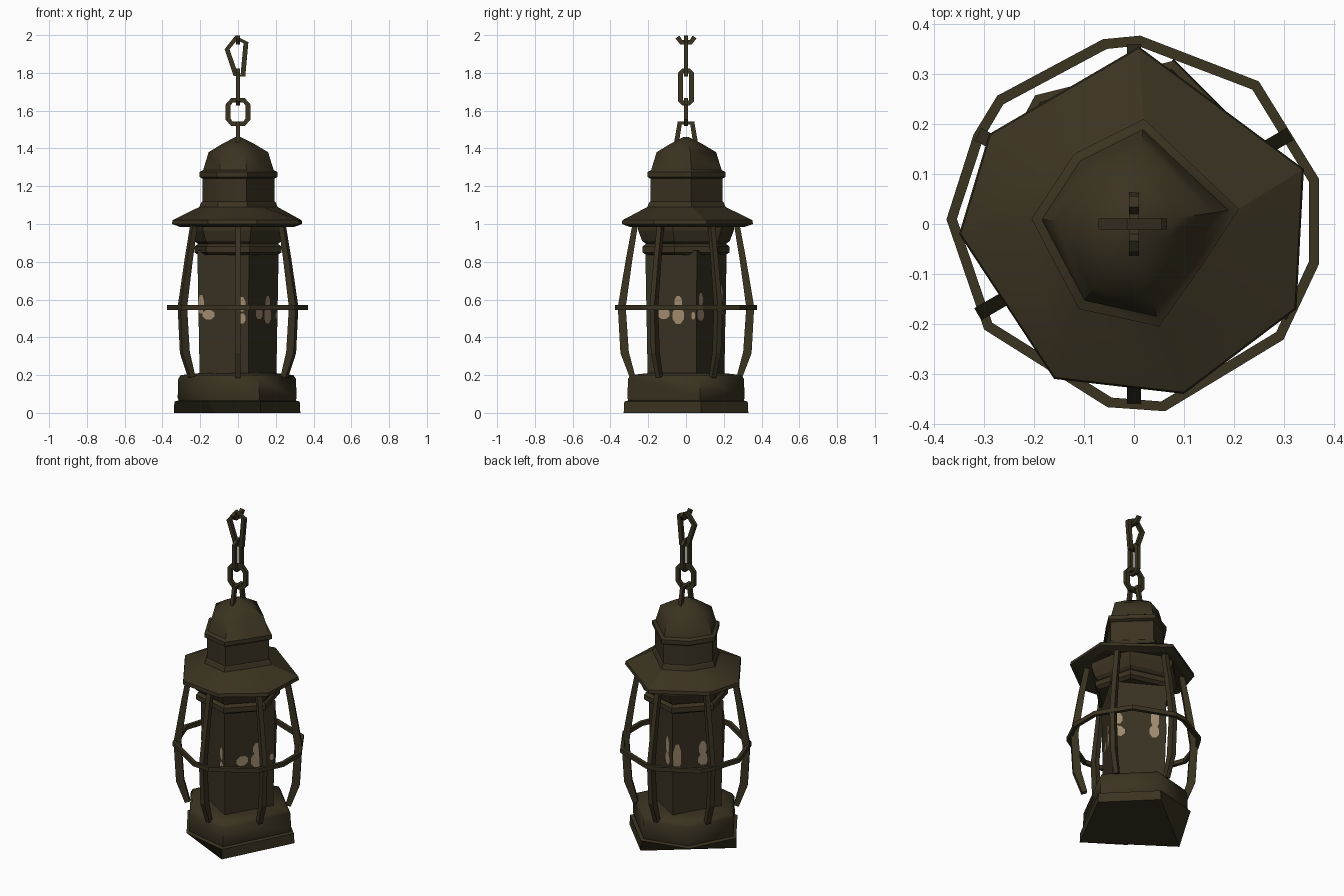
import bpy, bmesh, math
from mathutils import Vector

if "Cube" in bpy.data.objects:
    bpy.data.objects.remove(bpy.data.objects["Cube"])


def material(name, rgb):
    m = bpy.data.materials.new(name)
    m.diffuse_color = (*rgb, 1)
    m.use_nodes = True
    m.node_tree.nodes["Principled BSDF"].inputs["Base Color"].default_value = m.diffuse_color
    return m


IRON = material("dark olive iron", (0.043, 0.033, 0.0155))
GLASS = material("sooty glass", (0.042, 0.033, 0.0165))
GLOW = material("pale tan glow", (0.37, 0.27, 0.17))


def finish(name, bm, mat):
    bmesh.ops.recalc_face_normals(bm, faces=bm.faces[:])
    me = bpy.data.meshes.new(name)
    bm.to_mesh(me)
    bm.free()
    me.materials.append(mat)
    ob = bpy.data.objects.new(name, me)
    bpy.context.collection.objects.link(ob)
    return ob


def ngon(n, r, start):
    return [(r * math.cos(math.radians(start + 360 * i / n)),
             r * math.sin(math.radians(start + 360 * i / n))) for i in range(n)]


def loft(name, layers, mat=IRON, smooth=0):
    """Stack of (outline, scale, z) layers, capped at both ends."""
    bm = bmesh.new()
    rows = [[bm.verts.new((x * s, y * s, z)) for x, y in poly] for poly, s, z in layers]
    for a, b in zip(rows, rows[1:]):
        for i in range(len(a)):
            j = (i + 1) % len(a)
            bm.faces.new((a[i], a[j], b[j], b[i]))
    bm.faces.new(rows[0])
    bm.faces.new(rows[-1])
    ob = finish(name, bm, mat)
    if smooth:
        bpy.ops.object.select_all(action='DESELECT')
        ob.select_set(True)
        bpy.context.view_layer.objects.active = ob
        bpy.ops.object.shade_smooth_by_angle(angle=math.radians(smooth))
    return ob


def bar(name, pts, normal, widths, d, closed=True):
    """Square bar along a flat path; widths lie in the path plane, d along its normal."""
    bm = bmesh.new()
    pts, nrm, n = [Vector(p) for p in pts], Vector(normal), len(pts)
    if not isinstance(widths, list):
        widths = [widths] * n
    rows = []
    for i, p in enumerate(pts):
        a = pts[i - 1] if closed or i else p
        b = pts[(i + 1) % n] if closed or i < n - 1 else p
        side = (b - a).normalized().cross(nrm) * widths[i] / 2
        up = nrm * d / 2
        rows.append([bm.verts.new(p + q) for q in (side + up, side - up, -side - up, -side + up)])
    for i in range(n if closed else n - 1):
        a, b = rows[i], rows[(i + 1) % n]
        for k in range(4):
            m = (k + 1) % 4
            bm.faces.new((a[k], a[m], b[m], b[k]))
    if not closed:
        bm.faces.new(rows[0])
        bm.faces.new(rows[-1])
    return finish(name, bm, IRON)


# Uneven outlines
EAVE = [(0.01, 0.355), (0.34, 0.11), (0.325, -0.17), (0.10, -0.34), (-0.16, -0.31),
        (-0.35, -0.02), (-0.29, 0.18)]
RIM = [(0.02, 0.21), (0.21, 0.03), (0.135, -0.085), (0.05, -0.205), (-0.11, -0.17),
       (-0.205, 0.01), (-0.12, 0.14)]
FOOT = [(0.08, 0.33), (0.33, 0.08), (0.12, -0.33), (-0.17, -0.265), (-0.34, -0.01), (-0.2, 0.26)]
SOLE = [(0.08, 0.33), (0.33, 0.08), (0.12, -0.33), (-0.11, -0.17), (-0.34, -0.01), (-0.13, 0.16)]
HEX = ngon(6, 1, -75)
SQUARE = ngon(4, 1, 15)

# Base
loft("base_flange", [(SOLE, 1, 0), (FOOT, 0.99, 0.06), (FOOT, 0.85, 0.072)])
loft("base_drum", [(FOOT, 0.92, 0.06), (FOOT, 0.94, 0.08), (FOOT, 0.93, 0.18),
                   (FOOT, 0.89, 0.2), (FOOT, 0.62, 0.21)], smooth=65)

# Four-sided glass chimney and the collars above it
loft("glass_chimney", [(SQUARE, 0.21, 0.19), (SQUARE, 0.223, 0.86)], GLASS)
loft("collar", [(HEX, 0.215, 0.835), (HEX, 0.238, 0.85), (HEX, 0.238, 0.88), (HEX, 0.22, 0.895),
                (HEX, 0.24, 0.91), (HEX, 0.262, 0.965), (HEX, 0.262, 1.0)])

# Roof, neck and dome
loft("roof", [(EAVE, 0.65, 1.0), (EAVE, 0.88, 0.985), (EAVE, 1, 1.0), (EAVE, 0.99, 1.02),
              (RIM, 1.0, 1.09), (RIM, 0.95, 1.115), (RIM, 0.88, 1.125)], smooth=25)
loft("neck", [(RIM, 0.92, 1.1), (RIM, 0.92, 1.25)], smooth=60)
loft("dome", [(RIM, 0.92, 1.24), (RIM, 1.0, 1.25), (RIM, 1.0, 1.275), (RIM, 0.9, 1.285),
              (RIM, 0.76, 1.38), (RIM, 0.4, 1.425), (RIM, 0.07, 1.46)], smooth=45)

# Cage hoop
HOOP = [(0.01, 0.377), (0.25, 0.285), (0.37, 0.09), (0.37, -0.08), (0.3, -0.23), (0.06, -0.375),
        (-0.05, -0.367), (-0.3, -0.21), (-0.375, 0.01), (-0.32, 0.18), (-0.275, 0.255), (-0.06, 0.37)]
bar("cage_hoop", [(x * 0.973, y * 0.973, 0.557) for x, y in HOOP], (0, 0, 1), 0.021, 0.026)

# Six bowed cage posts
for k in range(6):
    a = math.radians(90 + 60 * k)
    c, s = math.cos(a), math.sin(a)
    path = [(0.283, 0.19), (0.325, 0.32), (0.34, 0.56), (0.3, 0.82), (0.27, 0.99)]
    bar("cage_post", [(r * c, r * s, z) for r, z in path], (-s, c, 0),
        [0.03, 0.045, 0.042, 0.034, 0.03], 0.028, closed=False)

# Glow spots per pane: (offset along pane, height, half width, half height)
SPOTS = {
    240: [(-0.09, 0.52, 0.038, 0.026), (-0.135, 0.575, 0.018, 0.05), (0.115, 0.5, 0.022, 0.028),
          (0.115, 0.575, 0.022, 0.04)],
    -30: [(-0.046, 0.525, 0.037, 0.03), (0.043, 0.515, 0.036, 0.045), (0.043, 0.585, 0.024, 0.035),
          (0.135, 0.515, 0.012, 0.02)],
    60: [(-0.115, 0.52, 0.036, 0.033), (-0.115, 0.6, 0.022, 0.035), (0.088, 0.535, 0.028, 0.04),
         (0.092, 0.615, 0.024, 0.06)],
    150: [(-0.128, 0.56, 0.026, 0.085), (0.035, 0.522, 0.034, 0.035), (0.03, 0.59, 0.024, 0.045)],
}
for angle, spots in SPOTS.items():
    a = math.radians(angle)
    out, along = Vector((math.cos(a), math.sin(a), 0)), Vector((-math.sin(a), math.cos(a), 0))
    for i, (u, z, w, h) in enumerate(spots):
        bm = bmesh.new()
        base = out * (math.sqrt(0.5) * (0.21 + 0.013 * (z - 0.19) / 0.67) + 0.003 + 0.0004 * i)
        bm.faces.new([bm.verts.new(base + along * (u + w * x) + Vector((0, 0, z + h * y)))
                      for x, y in ngon(8, 1.05, 22.5)])
        ob = finish("glow_spot", bm, GLOW)
        # face outward
        if ob.data.polygons[0].normal.dot(out) < 0:
            ob.data.flip_normals()


# Chain
def link(name, pts, sideways, closed=True):
    if sideways:
        bar(name, [(0, p, z) for p, z in pts], (1, 0, 0), 0.026, 0.02, closed)
    else:
        bar(name, [(p, 0, z) for p, z in pts], (0, 1, 0), 0.026, 0.022, closed)


def oval(w, z0, z1, cut):
    return [(-w, z0 + cut), (-w * 0.6, z0), (w * 0.6, z0), (w, z0 + cut),
            (w, z1 - cut), (w * 0.6, z1), (-w * 0.6, z1), (-w, z1 - cut)]


link("hanger_loop", [(-0.052, 1.42), (-0.033, 1.535), (0.033, 1.535), (0.052, 1.42)], True, False)
link("chain_link", oval(0.053, 1.53, 1.655, 0.025), False)
link("chain_link", oval(0.03, 1.64, 1.81, 0.012), True)
link("chain_link", [(-0.012, 1.79), (0.026, 1.785), (0.042, 1.96), (-0.01, 1.985), (-0.058, 1.925)], False)
link("chain_end", [(-0.045, 1.99), (-0.025, 1.962), (0.025, 1.962), (0.045, 1.99)], True, False)
